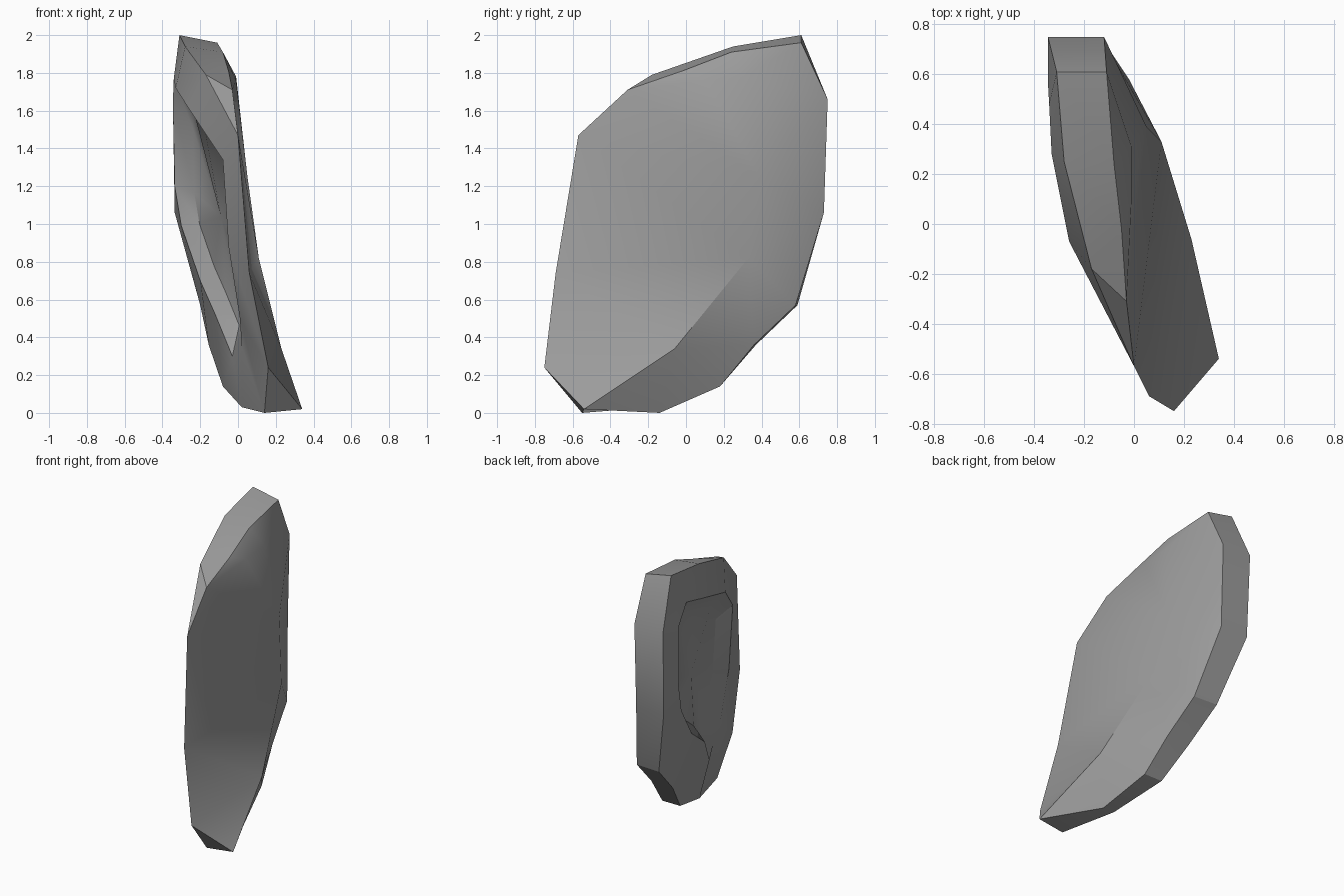
import bpy, bmesh
from mathutils import Vector

if "Cube" in bpy.data.objects:
    bpy.data.objects.remove(bpy.data.objects["Cube"])

# one flat colour
grey = bpy.data.materials.new("stone_grey")
grey.diffuse_color = (0.33, 0.33, 0.33, 1)
grey.use_nodes = True
grey.node_tree.nodes["Principled BSDF"].inputs["Base Color"].default_value = grey.diffuse_color

bm = bmesh.new()


def path(pts):
    return [bm.verts.new(p) for p in pts]


def face(*vs):
    bm.faces.new(vs)


def bridge(a, b, closed=False):
    """Quads between two paths of equal length."""
    n = len(a)
    for i in range(n if closed else n - 1):
        j = (i + 1) % n
        face(a[i], a[j], b[j], b[i])


# outer edge of the hollow side
A = path([(-.345, .75, 1.66), (-.335, .73, 1.06), (-.2, .59, .57), (-.155, .37, .36),
          (-.08, .18, .14), (.02, -.18, .03), (.14, -.55, 0), (.16, -.75, .24),
          (.06, -.69, .74), (0, -.57, 1.47), (-.17, -.18, 1.79), (-.28, .25, 1.94),
          (-.31, .61, 2.0)])
# rim of the hollow
rim_pts = [(-.345, .57, 1.64), (-.335, .56, 1.2), (-.3, .48, .99), (-.2, .22, .7),
           (-.12, -.04, .52), (-.03, -.22, .3), (.02, -.33, .35), (.01, -.4, .5),
           (-.05, -.41, .88), (-.08, -.41, 1.34), (-.26, -.07, 1.61), (-.33, .28, 1.72),
           (-.34, .48, 1.77)]
R = path(rim_pts)
# sunken floor: the rim drawn inward and pushed deeper
mid = sum((Vector(p) for p in rim_pts), Vector()) / len(rim_pts)
floor = path([Vector(p).lerp(mid, .22) + Vector((.07, .02, 0)) for p in rim_pts])
centre = bm.verts.new(mid + Vector((.09, .02, 0)))
bridge(A, R, True)
bridge(R, floor, True)
for i in range(len(floor)):
    face(floor[i], floor[(i + 1) % len(floor)], centre)

# back wall
B = path([(-.11, .61, 1.96), (-.12, .75, 1.66), (-.12, .73, 1.06), (-.02, .58, .57),
          (.02, .36, .36), (.06, .18, .14), (.14, -.14, 0), (.34, -.54, .02)])
tip = B[7]
bridge([A[12]] + A[:7], B)
face(A[6], tip, A[7])

# bevelled band along the crease of the broad side
k0, k1, k2, k3 = path([(-.01, .31, 1.78), (.05, .39, 1.25), (.11, .33, .82), (.23, -.06, .34)])
for tri in ((B[0], B[1], k0), (B[1], k1, k0), (B[1], B[2], k1), (B[2], k2, k1),
            (B[2], B[3], k2), (B[3], B[4], k2), (B[4], k3, k2), (B[4], B[5], k3),
            (B[5], B[6], k3), (B[6], tip, k3)):
    face(*tri)

# broad side
t, s = path([(-.01, .1, 1.76), (-.03, -.31, 1.71)])
for tri in ((k1, k0, t), (k1, t, s), (k1, s, A[9]), (k1, A[9], k2), (A[9], A[8], k2),
            (A[8], k3, k2), (A[8], A[7], k3), (A[7], tip, k3)):
    face(*tri)

# top strip and its scooped edge
c1, c2 = path([(-.08, .24, 1.91), (-.05, -.02, 1.81)])
for f in ((A[12], A[11], c1, B[0]), (A[11], A[10], c2, c1), (A[10], s, c2),
          (A[10], A[9], s), (B[0], c1, k0), (c1, t, k0), (c1, c2, t), (c2, s, t)):
    face(*f)

bmesh.ops.recalc_face_normals(bm, faces=bm.faces[:])
mesh = bpy.data.meshes.new("rock_slab")
bm.to_mesh(mesh)
bm.free()
mesh.materials.append(grey)
slab = bpy.data.objects.new("rock_slab", mesh)
bpy.context.collection.objects.link(slab)
bpy.context.view_layer.objects.active = slab
slab.select_set(True)
bpy.ops.object.shade_smooth_by_angle(angle=0.52)
